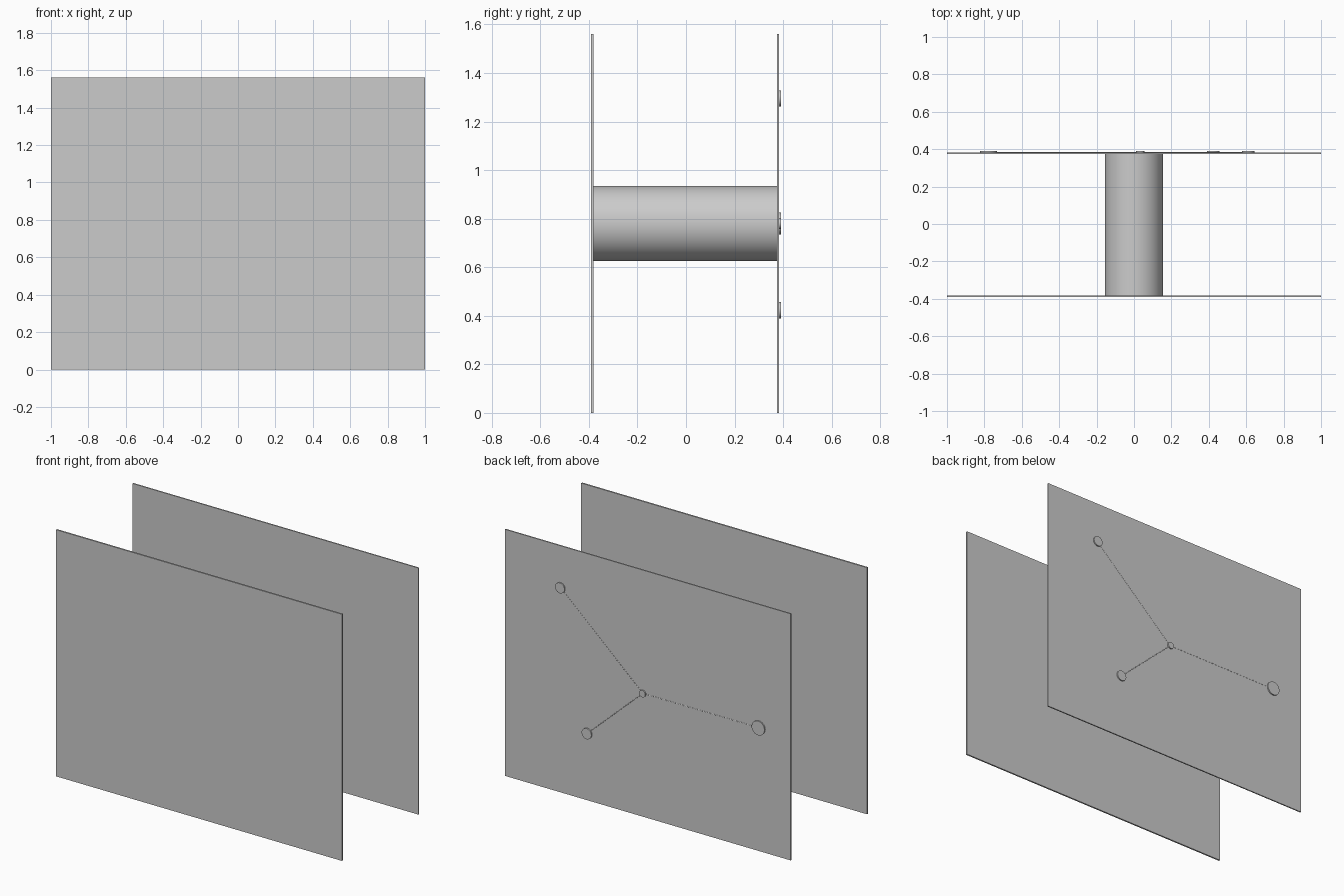
import bpy
from math import pi
from mathutils import Vector

cube = bpy.data.objects.get("Cube")
if cube:
    bpy.data.objects.remove(cube, do_unlink=True)

grey = bpy.data.materials.new("plain grey")
grey.use_nodes = True
colour = (0.6, 0.6, 0.6, 1)
grey.diffuse_color = colour
grey.node_tree.nodes["Principled BSDF"].inputs["Base Color"].default_value = colour

MID = 0.78       # height of the axle
BACK = 0.383     # outer face of the back panel


def finish(name, smooth=False):
    ob = bpy.context.object
    ob.name = name
    ob.data.materials.append(grey)
    if smooth:
        bpy.ops.object.shade_smooth_by_angle()
    return ob


def panel(name, y0, y1):
    bpy.ops.mesh.primitive_cube_add(size=1, location=(0, (y0 + y1) / 2, MID))
    ob = finish(name)
    ob.scale = (2, y1 - y0, 2 * MID)


def drum(name, x, z, radius, y0, y1, sides):
    bpy.ops.mesh.primitive_cylinder_add(vertices=sides, radius=radius, depth=y1 - y0,
                                        location=(x, (y0 + y1) / 2, z), rotation=(pi / 2, 0, 0))
    finish(name, True)


def rod(name, a, b, radius):
    span = b - a
    bpy.ops.mesh.primitive_cylinder_add(vertices=12, radius=radius, depth=span.length,
                                        location=(a + b) / 2)
    ob = finish(name, True)
    ob.rotation_euler = span.to_track_quat("Z", "Y").to_euler()


# Two panels joined by a round axle
panel("front_panel", -0.391, -0.381)
panel("back_panel", 0.375, BACK)
drum("axle", 0, MID, 0.155, -0.381, 0.375, 64)

# Hub and outer discs on the back, linked by thin rods sunk into the panel
hub = Vector((0.034, 0, MID))
drum("hub_disc", hub.x, hub.z, 0.022, BACK, 0.391, 32)
discs = {"upper": (0.61, 1.295, 0.033),
         "lower": (0.423, 0.423, 0.034),
         "side": (-0.778, MID, 0.045)}
for name, (x, z, radius) in discs.items():
    drum(name + "_disc", x, z, radius, BACK, 0.391, 32)
    depth = Vector((0, BACK - 0.0015, 0))
    rod(name + "_rod", hub + depth, Vector((x, 0, z)) + depth, 0.0025)
